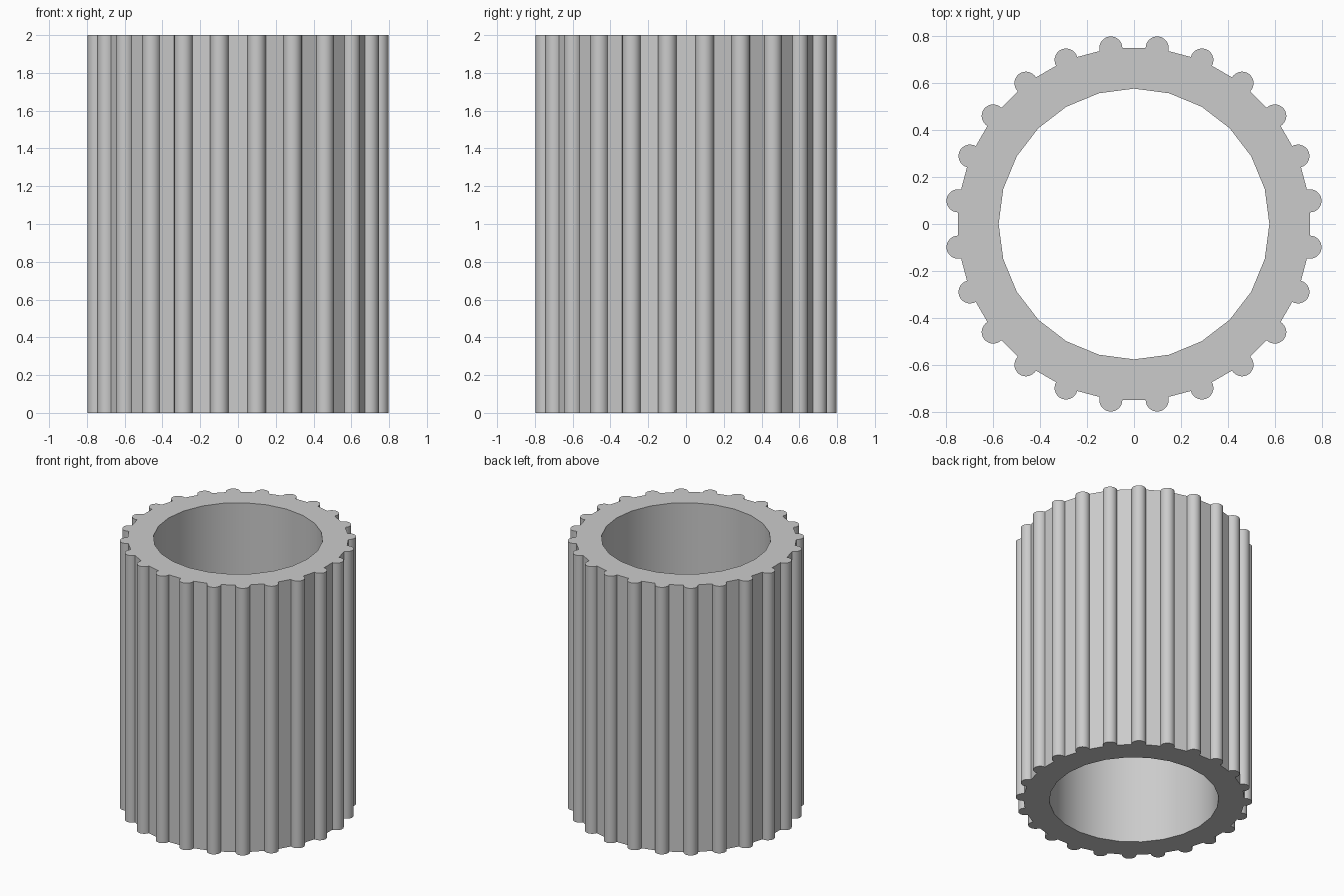
import bpy
import bmesh
from math import cos, sin, radians

cube = bpy.data.objects.get("Cube")
if cube:
    bpy.data.objects.remove(cube, do_unlink=True)

RIBS = 24
STEP = 360 / RIBS
BORE_R = 0.575      # inner radius
WALL_R = 0.754      # outer wall corners, where the ribs are centred
RIB_R = 0.049
ARC = 14            # segments on each rib
HEIGHT = 2.0

# Plain grey material
grey = bpy.data.materials.new("light grey")
grey.use_nodes = True
grey.diffuse_color = (0.6, 0.6, 0.6, 1)
grey.node_tree.nodes["Principled BSDF"].inputs["Base Color"].default_value = (0.6, 0.6, 0.6, 1)


def polar(radius, degrees):
    return radius * cos(radians(degrees)), radius * sin(radians(degrees))


def rib_arc(angle):
    """Rounded rib outline that ends on the flat wall at both sides."""
    cx, cy = polar(WALL_R, angle)
    sweep = 90 + STEP / 2
    points = []
    for i in range(ARC + 1):
        dx, dy = polar(RIB_R, angle - sweep + 2 * sweep * i / ARC)
        points.append((cx + dx, cy + dy))
    return points


bm = bmesh.new()


def ring_level(z):
    """Bore corners and rib arcs at one height."""
    bore = [bm.verts.new((*polar(BORE_R, k * STEP), z)) for k in range(RIBS)]
    ribs = [[bm.verts.new((*p, z)) for p in rib_arc((k + 0.5) * STEP)] for k in range(RIBS)]
    return bore, ribs


levels = [ring_level(0), ring_level(HEIGHT)]

# End caps: one sector behind each rib, one triangle behind each flat
for bore, ribs in levels:
    for k in range(RIBS):
        n = (k + 1) % RIBS
        bm.faces.new([bore[k], *ribs[k], bore[n]])
        bm.faces.new([bore[n], ribs[k][-1], ribs[n][0]])

# Outer ribbed wall and inner bore
(bore_low, ribs_low), (bore_high, ribs_high) = levels
for low, high in ((sum(ribs_low, []), sum(ribs_high, [])), (bore_low, bore_high)):
    for i in range(len(low)):
        j = (i + 1) % len(low)
        bm.faces.new([low[i], low[j], high[j], high[i]])

bmesh.ops.recalc_face_normals(bm, faces=bm.faces)
mesh = bpy.data.meshes.new("ribbed_sleeve")
bm.to_mesh(mesh)
bm.free()
mesh.materials.append(grey)

sleeve = bpy.data.objects.new("ribbed_sleeve", mesh)
bpy.context.collection.objects.link(sleeve)
bpy.ops.object.select_all(action='DESELECT')
sleeve.select_set(True)
bpy.context.view_layer.objects.active = sleeve
bpy.ops.object.shade_smooth_by_angle(angle=radians(30))
